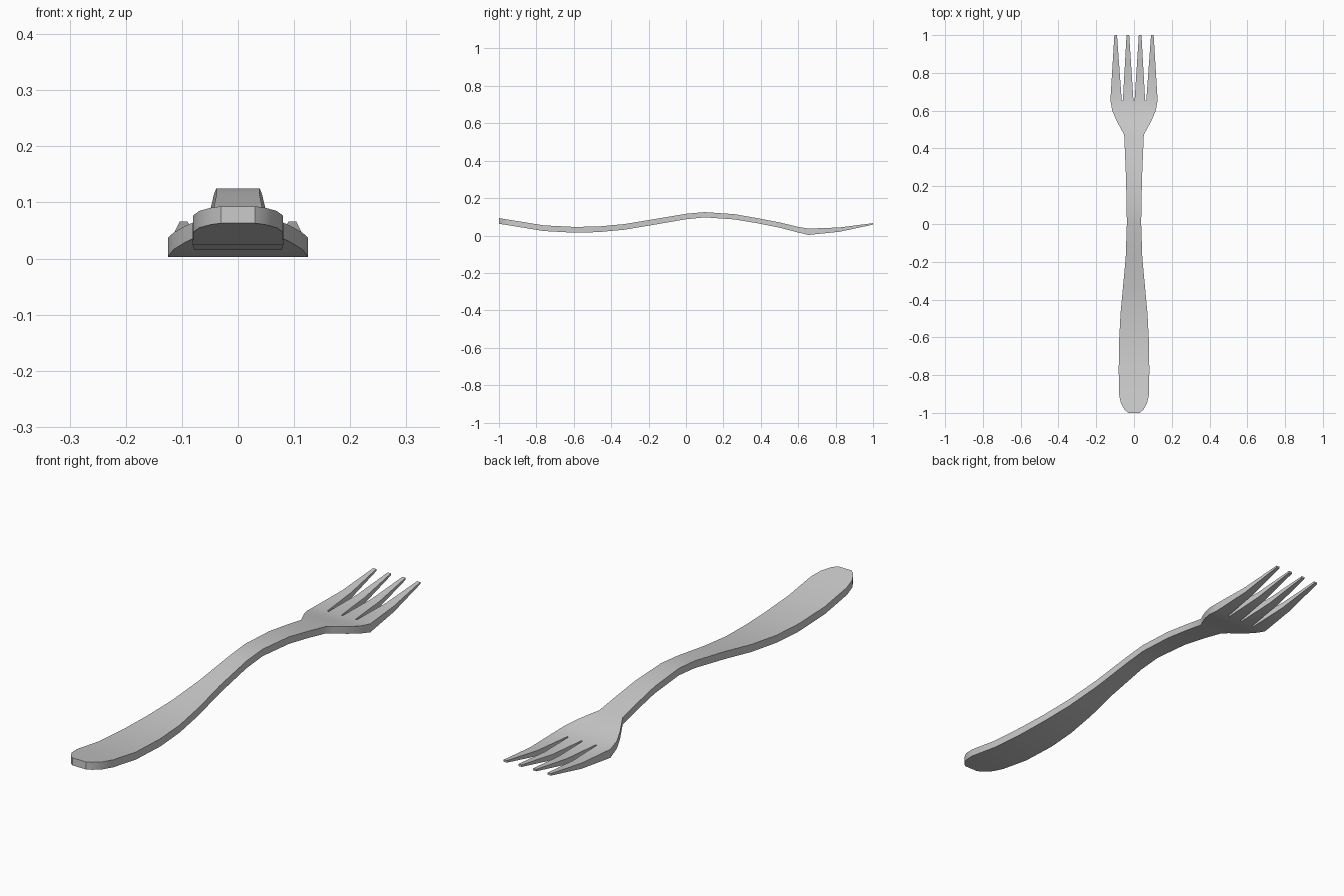
import bpy, bmesh

if "Cube" in bpy.data.objects:
    bpy.data.objects.remove(bpy.data.objects["Cube"])

# Side profile: (y, top z, bottom z)
PROFILE = [(-1, .093, .063), (-.76, .054, .024), (-.6, .046, .015), (-.47, .048, .018),
           (-.33, .061, .031), (-.18, .086, .056), (0, .116, .087), (.1, .125, .097),
           (.26, .114, .086), (.38, .093, .066), (.5, .070, .042), (.6, .046, .016),
           (.655, .037, .003), (.82, .043, .020), (1, .066, .058)]
# Plan outline of handle, neck and head: (y, half width)
OUTLINE = [(-1, .03), (-.985, .048), (-.95, .069), (-.9, .08), (-.76, .081), (-.6, .078),
           (-.47, .071), (-.33, .058), (-.18, .044), (0, .038), (.1, .039), (.26, .043),
           (.38, .048), (.473, .052), (.5, .067), (.55, .094), (.6, .115), (.655, .125)]
# Tine edges across the head, at root and tip
ROOT = [-.125, -.065, -.059, -.003, .003, .059, .065, .125]
TIP = [c + s for c in (-.097, -.0325, .0325, .097) for s in (-.007, .007)]


def height(y, side):
    for a, b in zip(PROFILE, PROFILE[1:]):
        if y <= b[0]:
            t = (y - a[0]) / (b[0] - a[0])
            return a[side] + t * (b[side] - a[side])
    return PROFILE[-1][side]


bm = bmesh.new()


def row(xs, y):
    return [bm.verts.new((x, y, height(y, 2))) for x in xs]


def bridge(a, b, columns):
    for i in columns:
        bm.faces.new((a[i], a[i + 1], b[i + 1], b[i]))


# Handle, neck and head as one strip
rows = [row([x * w / .125 for x in ROOT], y) for y, w in OUTLINE]
for a, b in zip(rows, rows[1:]):
    bridge(a, b, range(7))

# Four tapering tines
previous = rows[-1]
for y in (.82, 1):
    t = (y - .655) / .345
    nxt = row([r + t * (p - r) for r, p in zip(ROOT, TIP)], y)
    bridge(previous, nxt, (0, 2, 4, 6))
    previous = nxt

# Thickness, following the top profile
ext = bmesh.ops.extrude_face_region(bm, geom=bm.faces[:], use_keep_orig=True)
for v in ext["geom"]:
    if isinstance(v, bmesh.types.BMVert):
        v.co.z = height(v.co.y, 1)
bmesh.ops.recalc_face_normals(bm, faces=bm.faces[:])

mesh = bpy.data.meshes.new("fork")
bm.to_mesh(mesh)
bm.free()
fork = bpy.data.objects.new("fork", mesh)
bpy.context.collection.objects.link(fork)
bpy.context.view_layer.objects.active = fork
fork.select_set(True)
bpy.ops.object.shade_smooth_by_angle(angle=.5)
